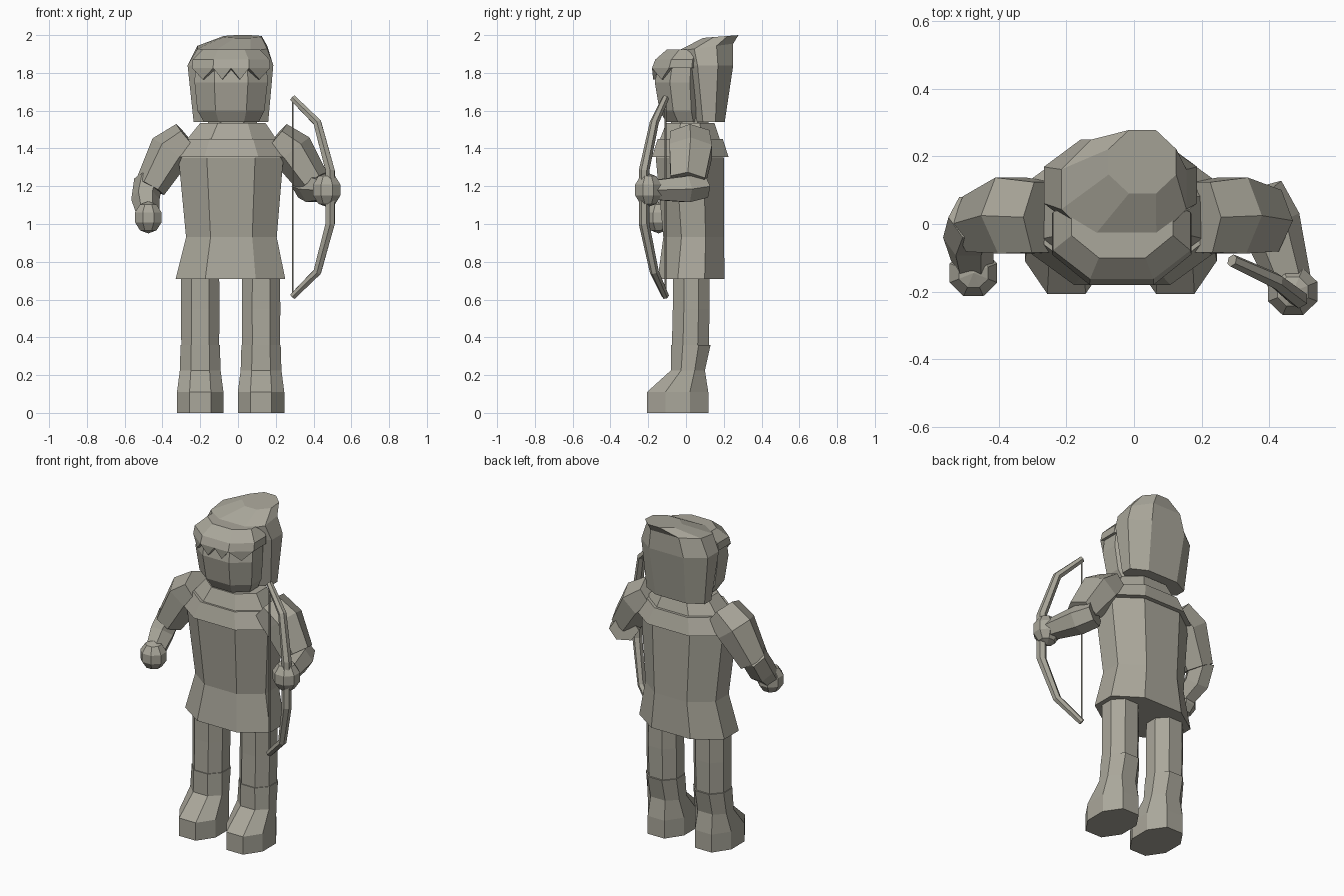
import bpy, bmesh, math
from mathutils import Vector, Matrix

cube = bpy.data.objects.get("Cube")
if cube:
    bpy.data.objects.remove(cube)

stone = bpy.data.materials.new("warm grey")
stone.use_nodes = True
COLOUR = (0.40, 0.385, 0.325, 1)
stone.diffuse_color = COLOUR
stone.node_tree.nodes["Principled BSDF"].inputs["Base Color"].default_value = COLOUR


def finish(name, bm):
    bmesh.ops.recalc_face_normals(bm, faces=bm.faces)
    mesh = bpy.data.meshes.new(name)
    bm.to_mesh(mesh)
    bm.free()
    mesh.materials.append(stone)
    obj = bpy.data.objects.new(name, mesh)
    bpy.context.collection.objects.link(obj)
    return obj


def skin(name, rings):
    """Join matching rings of points into a closed, flat-faced solid."""
    bm = bmesh.new()
    loops = [[bm.verts.new(p) for p in ring] for ring in rings]
    for a, b in zip(loops, loops[1:]):
        for i in range(len(a)):
            j = (i + 1) % len(a)
            bm.faces.new((a[i], a[j], b[j], b[i]))
    bm.faces.new(loops[0][::-1])
    bm.faces.new(loops[-1])
    return finish(name, bm)


def ring(z, x0, x1, y0, y1, cut=0.27, front_z=None, depth=0.3):
    """Rectangle with cut corners; front_z tilts it toward the front."""
    cx, cy = (x1 - x0) * cut, (y1 - y0) * depth
    pts = [(x0 + cx, y0), (x1 - cx, y0), (x1, y0 + cy), (x1, y1 - cy),
           (x1 - cx, y1), (x0 + cx, y1), (x0, y1 - cy), (x0, y0 + cy)]
    fz = z if front_z is None else front_z
    return [Vector((x, y, fz + (z - fz) * (y - y0) / (y1 - y0))) for x, y in pts]


def limb(name, stations, sides=6, up=(0, 1, 0), turn=0.0):
    """Tube through stations of (point, half width along up, half width across)."""
    pts = [Vector(s[0]) for s in stations]
    rings = []
    for i, (_, ru, rv) in enumerate(stations):
        t = (pts[min(i + 1, len(pts) - 1)] - pts[max(i - 1, 0)]).normalized()
        v = t.cross(Vector(up)).normalized()
        u = v.cross(t)
        angles = [turn + math.tau * k / sides for k in range(sides)]
        rings.append([pts[i] + u * ru * math.cos(a) + v * rv * math.sin(a) for a in angles])
    return skin(name, rings)


def ball(name, centre, size):
    bm = bmesh.new()
    bmesh.ops.create_uvsphere(bm, u_segments=8, v_segments=5, radius=1)
    bmesh.ops.transform(bm, verts=bm.verts, matrix=Matrix.Translation(centre)
                        @ Matrix.Diagonal((*size, 1)) @ Matrix.Rotation(math.pi / 8, 4, "Z"))
    return finish(name, bm)


# Legs with boots
for side, x in (("right", -0.2), ("left", 0.122)):
    s = 1 if side == "left" else -1
    skin(side + "_leg", [
        ring(0.34, x - 0.1, x + 0.1, -0.075, 0.12),
        ring(0.55, x - 0.102, x + 0.102, -0.07, 0.125),
        ring(0.78, x - 0.1, x + 0.1, -0.07, 0.125)])
    skin(side + "_boot", [
        ring(0, x - 0.123, x + 0.123, -0.207, 0.118),
        ring(0.11, x - 0.123, x + 0.123, -0.207, 0.118),
        ring(0.225, x - 0.108, x + 0.108, -0.08, 0.1),
        ring(0.36, x - 0.104, x + 0.104, -0.08, 0.13)])

# Tunic
skin("tunic", [
    ring(0.71, -0.33, 0.25, -0.15, 0.205),
    ring(0.93, -0.275, 0.205, -0.12, 0.2),
    ring(1.35, -0.315, 0.24, -0.16, 0.2),
    ring(1.44, -0.27, 0.2, -0.12, 0.17)])

# Shoulder cape in two layers, and neck
skin("lower_cape", [
    ring(1.355, -0.345, 0.275, -0.18, 0.225),
    ring(1.45, -0.285, 0.215, -0.15, 0.195)])
skin("upper_cape", [
    ring(1.43, -0.285, 0.215, -0.145, 0.185),
    ring(1.535, -0.2, 0.145, -0.105, 0.15)])
skin("neck", [
    ring(1.5, -0.16, 0.1, -0.08, 0.12),
    ring(1.58, -0.16, 0.1, -0.08, 0.12)])

# Face
skin("face", [
    ring(1.54, -0.18, 0.11, -0.105, 0.1),
    ring(1.60, -0.215, 0.14, -0.14, 0.1),
    ring(1.75, -0.23, 0.157, -0.165, 0.1),
    ring(1.88, -0.225, 0.15, -0.14, 0.1)])

# Hair cap with pointed fringe
brow = ring(1.825, -0.243, 0.17, -0.18, 0.12)
skin("hair", [
    brow,
    ring(1.87, -0.24, 0.167, -0.163, 0.12),
    ring(1.925, -0.185, 0.115, -0.1, 0.12)])
corners = [brow[7], brow[0], brow[0].lerp(brow[1], 0.5), brow[1], brow[2]]
for n, (a, b) in enumerate(zip(corners, corners[1:])):
    tip = a.lerp(b, 0.5) + Vector((0, 0.006, -0.06))
    inward = Vector((-0.035, 0.03, 0)) - a.lerp(b, 0.5)
    inward.z = 0
    inward = inward.normalized() * 0.03
    skin("fringe_point_%d" % (n + 1), [[a, b, tip], [a + inward, b + inward, tip + inward]])

# Hood with raised back peak
skin("hood", [
    ring(1.54, -0.235, 0.16, 0.04, 0.205, 0.24),
    ring(1.84, -0.267, 0.187, -0.02, 0.25, 0.24),
    ring(1.955, -0.215, 0.155, -0.045, 0.25, 0.24, front_z=1.915),
    ring(2.0, -0.075, 0.125, 0.09, 0.278, 0.3, front_z=1.985)])

# Right arm
limb("right_sleeve", [
    ((-0.27, 0.02, 1.46), 0.12, 0.09),
    ((-0.36, 0.025, 1.385), 0.13, 0.115),
    ((-0.465, 0.0, 1.195), 0.095, 0.085)], turn=math.pi / 6)
limb("right_forearm", [
    ((-0.475, 0.02, 1.23), 0.08, 0.075),
    ((-0.49, -0.04, 1.13), 0.08, 0.075),
    ((-0.475, -0.13, 1.05), 0.06, 0.06)], turn=math.pi / 6)
ball("right_hand", (-0.475, -0.145, 1.035), (0.08, 0.078, 0.085))

# Left arm
limb("left_sleeve", [
    ((0.2, 0.02, 1.46), 0.12, 0.09),
    ((0.29, 0.025, 1.385), 0.13, 0.115),
    ((0.395, 0.01, 1.225), 0.105, 0.09)], turn=math.pi / 6)
limb("left_forearm", [
    ((0.36, 0.09, 1.2), 0.07, 0.085),
    ((0.405, 0.0, 1.185), 0.08, 0.09),
    ((0.46, -0.17, 1.18), 0.06, 0.065)], up=(0, 0, 1), turn=math.pi / 6)
ball("left_hand", (0.47, -0.2, 1.18), (0.083, 0.079, 0.09))

# Bow held in the left hand
half = [(0.29, -0.108, 0.525), (0.42, -0.168, 0.395), (0.488, -0.222, 0.14)]
stave = [(x, y, 1.142 + h) for x, y, h in half] + [(x, y, 1.142 - h) for x, y, h in half[::-1]]
widths = [0.019, 0.024, 0.028, 0.028, 0.024, 0.019]
limb("bow_stave", [(p, w, w) for p, w in zip(stave, widths)])
string = [(0.29, -0.108, 1.142 + s * 0.515) for s in (1, -1)]
limb("bow_string", [(p, 0.005, 0.005) for p in string])
